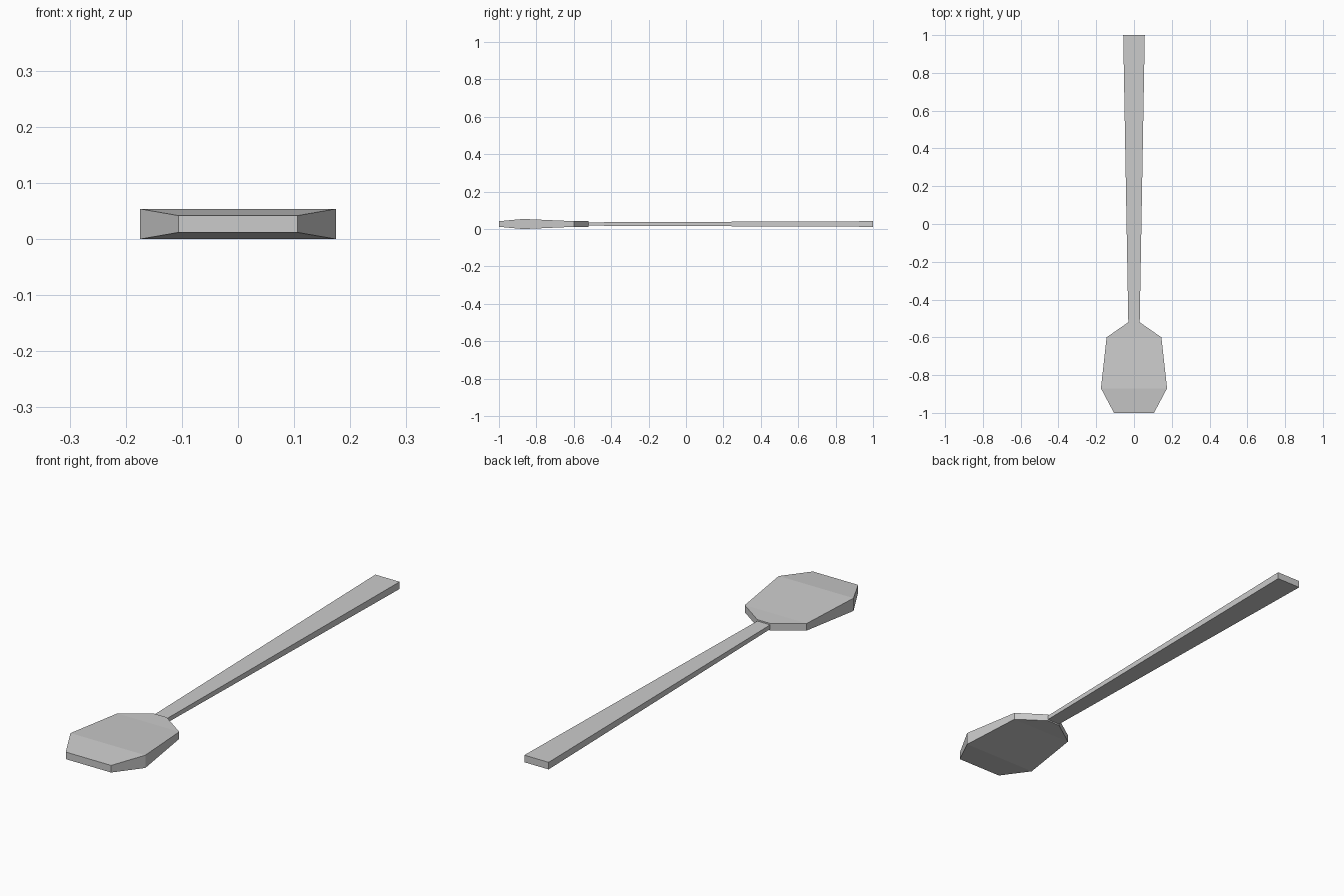
import bpy
import bmesh

cube = bpy.data.objects.get("Cube")
if cube:
    bpy.data.objects.remove(cube, do_unlink=True)

MID_Z = 0.027

grey = bpy.data.materials.new("plain grey")
grey.use_nodes = True
colour = (0.6, 0.6, 0.6, 1)
grey.diffuse_color = colour
grey.node_tree.nodes["Principled BSDF"].inputs["Base Color"].default_value = colour


def loft(name, stations, cap_front=True):
    """Join rectangular sections given as (y, half width, half thickness)."""
    bm = bmesh.new()
    rings = []
    for y, w, t in stations:
        corners = ((-w, -t), (w, -t), (w, t), (-w, t))
        rings.append([bm.verts.new((x, y, MID_Z + z)) for x, z in corners])
    for a, b in zip(rings, rings[1:]):
        for i in range(4):
            j = (i + 1) % 4
            bm.faces.new((a[i], a[j], b[j], b[i]))
    if cap_front:
        bm.faces.new(rings[0])
    bm.faces.new(rings[-1])
    bmesh.ops.recalc_face_normals(bm, faces=bm.faces)
    mesh = bpy.data.meshes.new(name)
    bm.to_mesh(mesh)
    bm.free()
    mesh.materials.append(grey)
    obj = bpy.data.objects.new(name, mesh)
    bpy.context.collection.objects.link(obj)
    return obj


# Faceted blade, thickest near the tip
loft("paddle_blade", [(-1.0, 0.106, 0.015), (-0.87, 0.175, 0.027),
                      (-0.6, 0.145, 0.015), (-0.52, 0.03, 0.015)])

# Slim handle widening towards its end
loft("handle", [(-0.53, 0.03, 0.009), (1.0, 0.057, 0.015)])
